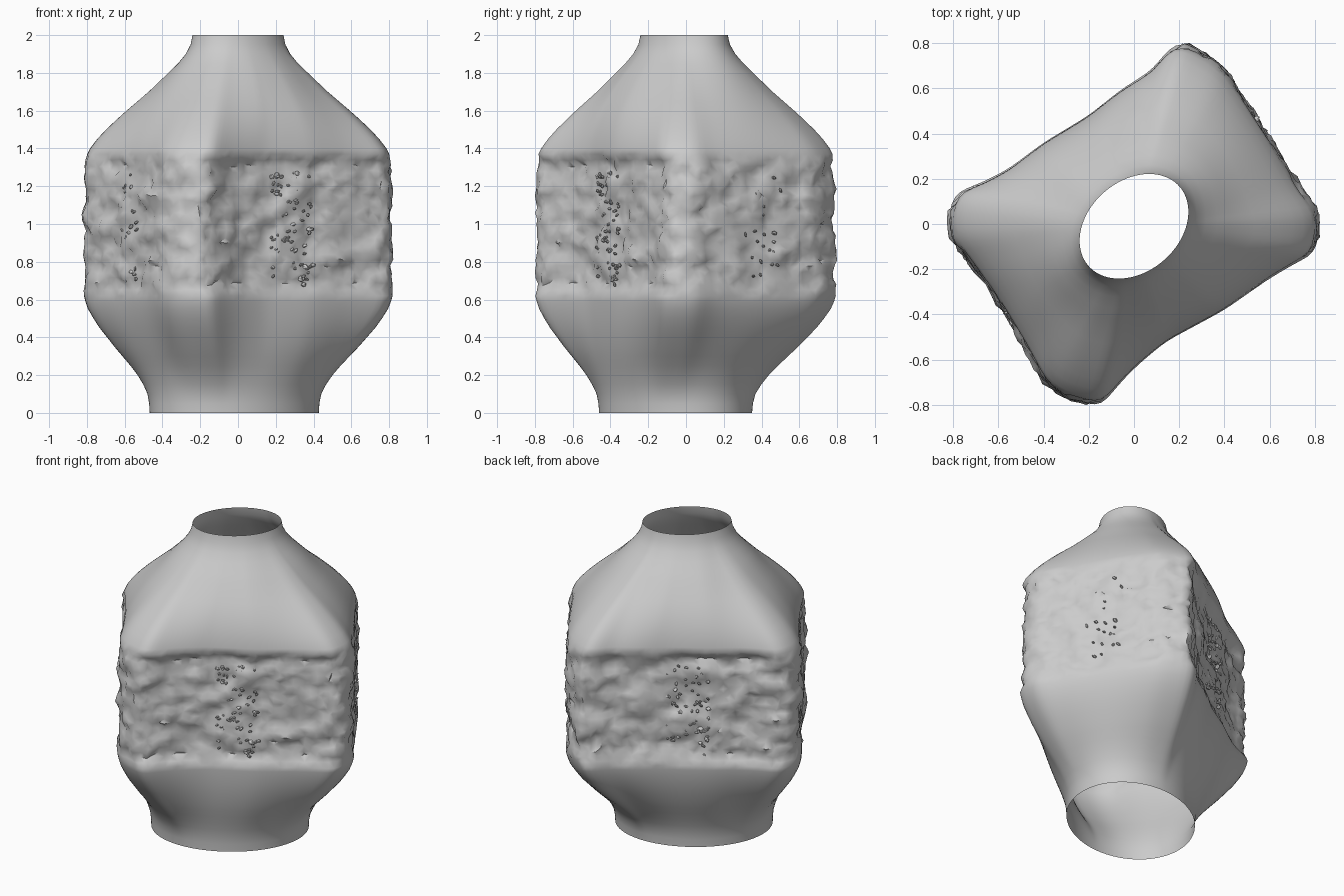
import bpy, bmesh, random
from math import atan2, cos, sin, radians, sqrt
from mathutils import Vector, Matrix, noise

random.seed(4)
if "Cube" in bpy.data.objects:
    bpy.data.objects.remove(bpy.data.objects["Cube"])

clay = bpy.data.materials.new("grey_clay")
clay.use_nodes = True
clay.diffuse_color = (0.6, 0.6, 0.6, 1)
clay.node_tree.nodes["Principled BSDF"].inputs["Base Color"].default_value = (0.6, 0.6, 0.6, 1)

# Skewed four-cornered outline of the belly
OUTLINE = [Vector(p) for p in (
    (.82, .05), (.74, .15), (.6, .38), (.48, .57), (.4, .69), (.33, .74), (.2, .81),
    (.14, .76), (.08, .68), (-.05, .6), (-.2, .48), (-.4, .36), (-.56, .24), (-.68, .18),
    (-.79, .14), (-.82, .05), (-.81, -.06), (-.74, -.15), (-.6, -.34), (-.48, -.54),
    (-.4, -.7), (-.33, -.76), (-.15, -.81), (-.05, -.69), (.02, -.62), (.14, -.52),
    (.4, -.38), (.6, -.24), (.72, -.17), (.8, -.13), (.82, -.03))]
COLUMNS = 132
LOW, HIGH = 0.62, 1.37
LONG_WALL = Vector((.54, -.84))


def resample(points, count):
    """Evenly spaced points round a closed outline."""
    pairs = list(zip(points, points[1:] + points[:1]))
    step = sum((b - a).length for a, b in pairs) / count
    result, carried = [], 0.0
    for a, b in pairs:
        length = (b - a).length
        while carried < length and len(result) < count:
            result.append(a.lerp(b, carried / length))
            carried += step
        carried -= length
    return result


def ellipse_point(direction, centre, major, minor, tilt):
    angle = atan2(direction.y, direction.x) - tilt
    r = 1 / sqrt((cos(angle) / major) ** 2 + (sin(angle) / minor) ** 2)
    return Vector(centre) + direction.normalized() * r


def clamp(value):
    return max(0, min(1, value))


def finish(bm, name, angle):
    mesh = bpy.data.meshes.new(name)
    bm.to_mesh(mesh)
    bm.free()
    mesh.materials.append(clay)
    ob = bpy.data.objects.new(name, mesh)
    bpy.context.collection.objects.link(ob)
    bpy.ops.object.select_all(action="DESELECT")
    bpy.context.view_layer.objects.active = ob
    ob.select_set(True)
    bpy.ops.object.shade_smooth_by_angle(angle=radians(angle))


belly = resample(OUTLINE, COLUMNS)
for _ in range(2):
    belly = [(belly[i - 1] + p * 2 + belly[(i + 1) % COLUMNS]) / 4 for i, p in enumerate(belly)]
foot = [ellipse_point(p, (-.02, -.055), .473, .375, radians(32)) for p in belly]
mouth = [ellipse_point(p, (0, -.01), .267, .2, radians(41)) for p in belly]
normals, flatness, recess = [], [], []
for i, p in enumerate(belly):
    along = belly[(i + 1) % COLUMNS] - belly[i - 1]
    n = Vector((along.y, -along.x)).normalized()
    normals.append(n)
    flatness.append(clamp((.8 - p.length) / .25))
    recess.append(.022 * clamp((abs(n.dot(LONG_WALL)) - .75) * 8))

# Heights with the share of belly outline: foot flare, rough band, shoulder
levels = [(0, 0), (.05, .01), (.1, .04), (.15, .11), (.2, .2), (.25, .31), (.3, .43), (.35, .55),
          (.4, .66), (.45, .77), (.5, .86), (.55, .94), (.59, .98)]
levels += [(LOW + (HIGH - LOW) * k / 24, 1 - .03 * clamp(k / 4 - 5)) for k in range(25)]
levels += [(1.4, .945), (1.45, .88), (1.5, .8), (1.55, .71), (1.6, .615), (1.65, .515), (1.7, .415),
           (1.75, .325), (1.8, .235), (1.85, .145), (1.9, .07), (1.95, .02), (2, 0)]

# Open vessel skin, fuller between the corners on the shoulder
bm = bmesh.new()
rings = []
for z, share in levels:
    end, bulge = (foot, .015) if z < 1 else (mouth, .055)
    fade = clamp(min((z - LOW) / .06, (HIGH - z) / .05))
    ring = []
    for i in range(COLUMNS):
        n = normals[i].to_3d()
        p = end[i].lerp(belly[i], share).to_3d()
        p += n * bulge * flatness[i] * 4 * share * (1 - share)
        p.z = z
        if fade:
            coarse = noise.noise(Vector((p.x * 6, p.y * 6, z * 10)))
            fine = noise.noise(Vector((p.x * 19, p.y * 19, z * 24 + 5)))
            p += n * fade * (.028 * coarse + .02 * fine - .006 - recess[i])
            side = Vector((-n.y, n.x, 0))
            p += fade * (side * random.uniform(-.008, .008) + Vector((0, 0, random.uniform(-.008, .008))))
        ring.append(bm.verts.new(p))
    rings.append(ring)
for lower, upper in zip(rings, rings[1:]):
    for i in range(COLUMNS):
        j = (i + 1) % COLUMNS
        bm.faces.new((lower[i], lower[j], upper[j], upper[i]))
rough = [f for f in bm.faces if LOW < f.calc_center_median().z < HIGH]
bmesh.ops.triangulate(bm, faces=rough)
finish(bm, "vessel_body", 52)

# Tiny crumbs clustered at the middle of each wall
bm = bmesh.new()
clusters = ((.3, -.435, 75, .13), (-.3, .42, 75, .13), (-.57, -.38, 20, .07), (.57, .43, 20, .12))
for cx, cy, amount, spread in clusters:
    middle = min(range(COLUMNS), key=lambda i: (belly[i] - Vector((cx, cy))).length)
    n = normals[middle].to_3d()
    side = Vector((-n.y, n.x, 0))
    for _ in range(amount):
        spot = belly[middle].to_3d() + side * random.uniform(-spread, spread)
        spot -= n * (recess[middle] + .004)
        spot.z = random.uniform(.68, 1.27)
        turn = Matrix.Rotation(random.uniform(0, 3), 4, Vector((1, random.random(), 1)))
        size = Matrix.Diagonal((random.uniform(.6, 1.6), .7, random.uniform(.6, 1.6), 1))
        bmesh.ops.create_icosphere(bm, subdivisions=1, radius=.011,
                                   matrix=Matrix.Translation(spot) @ turn @ size)
finish(bm, "wall_crumbs", 20)
